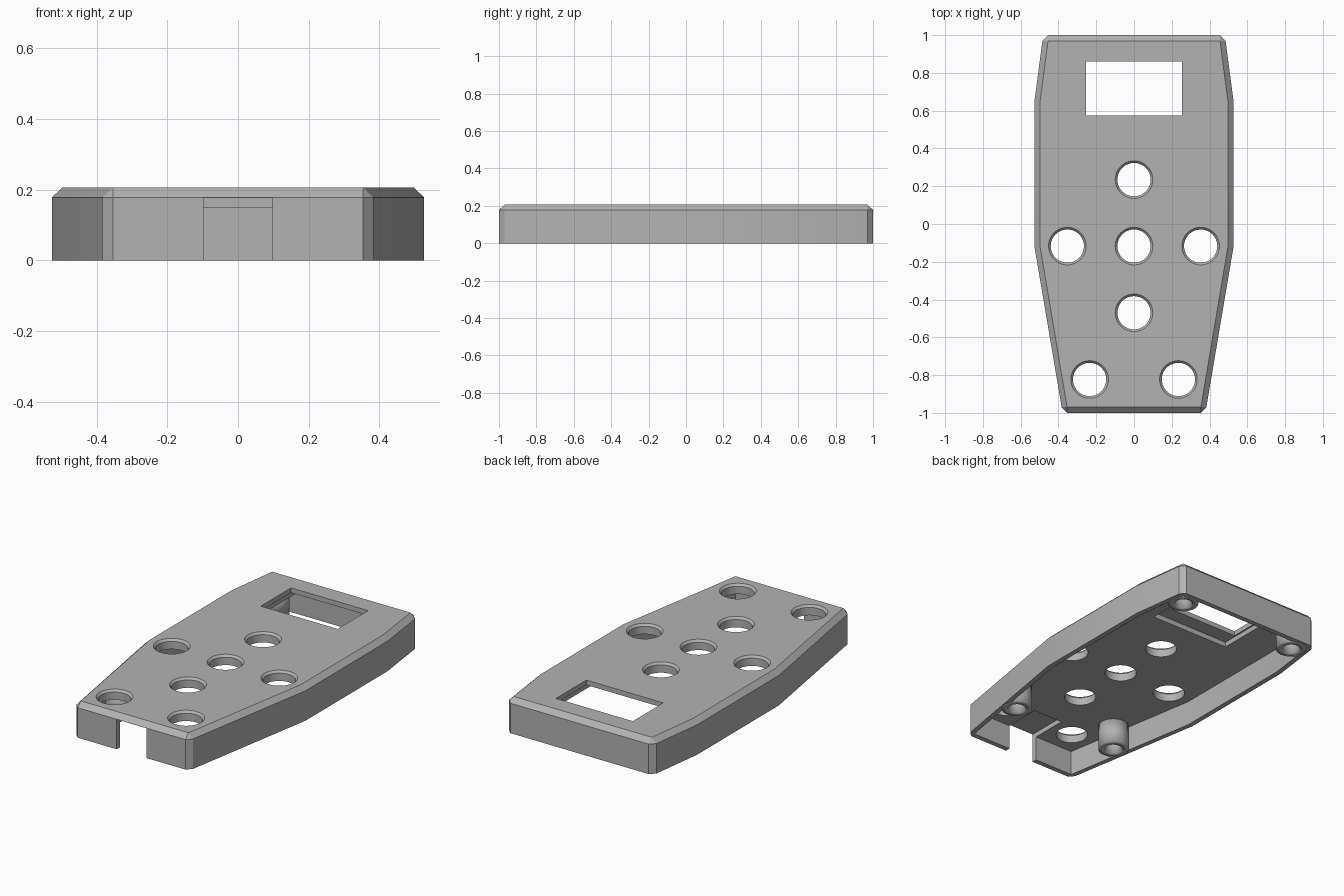
import bpy, bmesh, math
from mathutils import Matrix, Vector

cube = bpy.data.objects.get("Cube")
if cube:
    bpy.data.objects.remove(cube, do_unlink=True)

GREY = (0.45, 0.45, 0.45, 1)
plastic = bpy.data.materials.new("grey plastic")
plastic.use_nodes = True
plastic.diffuse_color = GREY
plastic.node_tree.nodes["Principled BSDF"].inputs["Base Color"].default_value = GREY

HEIGHT, SHOULDER, CEILING = 0.207, 0.178, 0.148
CORE = [(0.354, -0.97), (0.497, -0.12), (0.497, 0.65), (0.455, 0.97)]
OUTER = [(0.354, -1), (0.383, -0.97), (0.527, -0.12),
         (0.527, 0.65), (0.485, 0.97), (0.455, 1)]


def finish(name, bm):
    bmesh.ops.recalc_face_normals(bm, faces=bm.faces[:])
    mesh = bpy.data.meshes.new(name)
    bm.to_mesh(mesh)
    bm.free()
    mesh.materials.append(plastic)
    obj = bpy.data.objects.new(name, mesh)
    bpy.context.collection.objects.link(obj)
    return obj


def hull(name, layers):
    """Convex solid through mirrored half outlines at given heights."""
    bm = bmesh.new()
    for outline, z in layers:
        for x, y in outline:
            for side in (-1, 1):
                bm.verts.new((side * x, y, z))
    bmesh.ops.convex_hull(bm, input=bm.verts[:])
    bmesh.ops.dissolve_limit(bm, angle_limit=0.002, verts=bm.verts[:], edges=bm.edges[:])
    return finish(name, bm)


def box(name, x, y0, y1, z0, z1):
    return hull(name, [([(x, y0), (x, y1)], z) for z in (z0, z1)])


def cylinders(name, spots, r_low, r_high, z0, z1, capped=True):
    bm = bmesh.new()
    for x, y in spots:
        bmesh.ops.create_cone(bm, cap_ends=capped, segments=40, radius1=r_low,
                              radius2=r_high, depth=z1 - z0,
                              matrix=Matrix.Translation((x, y, (z0 + z1) / 2)))
    return finish(name, bm)


# Case with chamfered top edge
case = hull("case_shell", [(OUTER, 0), (OUTER, SHOULDER), (CORE, HEIGHT)])

# Cavity, display window, cable port and button holes
buttons = [(0, 0.235), (0, -0.117), (0, -0.47), (-0.353, -0.117),
           (0.353, -0.117), (-0.235, -0.823), (0.235, -0.823)]
cutters = [
    hull("cavity_cutter", [(CORE, -0.1), (CORE, CEILING)]),
    box("window_cutter", 0.253, 0.575, 0.86, 0.1, 0.3),
    box("display_recess_cutter", 0.262, 0.485, 0.95, 0.1, SHOULDER),
    box("port_cutter", 0.097, -1.1, -0.75, -0.05, SHOULDER - 0.001),
    cylinders("button_cutter", buttons, 0.088, 0.088, 0.1, 0.3),
    cylinders("button_chamfer_cutter", buttons, 0.086, 0.101, 0.192, 0.2085),
]
for cutter in cutters:
    cutter.hide_render = True
    cutter.hide_viewport = True
    mod = case.modifiers.new(cutter.name, "BOOLEAN")
    mod.operation = "DIFFERENCE"
    mod.solver = "EXACT"
    mod.object = cutter

# Bake the cuts, then drop the cutters
bpy.context.view_layer.update()
depsgraph = bpy.context.evaluated_depsgraph_get()
cut_mesh = bpy.data.meshes.new_from_object(case.evaluated_get(depsgraph))
case.modifiers.clear()
case.data = cut_mesh
for cutter in cutters:
    bpy.data.objects.remove(cutter, do_unlink=True)

# Hollow screw posts under the corners
for name, x, y in (("front", 0.353, -0.6), ("back", 0.395, 0.9)):
    posts = cylinders(name + "_screw_posts", [(-x, y), (x, y)],
                      0.085, 0.085, 0, CEILING + 0.005, capped=False)
    wall = posts.modifiers.new("wall", "SOLIDIFY")
    wall.thickness = 0.035
    wall.offset = -1

# Smooth the round parts, keep edges sharp
bpy.ops.object.select_all(action="DESELECT")
for obj in bpy.context.collection.objects:
    if obj.type == "MESH" and obj.data.materials and obj.data.materials[0] == plastic:
        obj.select_set(True)
        bpy.context.view_layer.objects.active = obj
bpy.ops.object.shade_smooth_by_angle(angle=math.radians(20))
